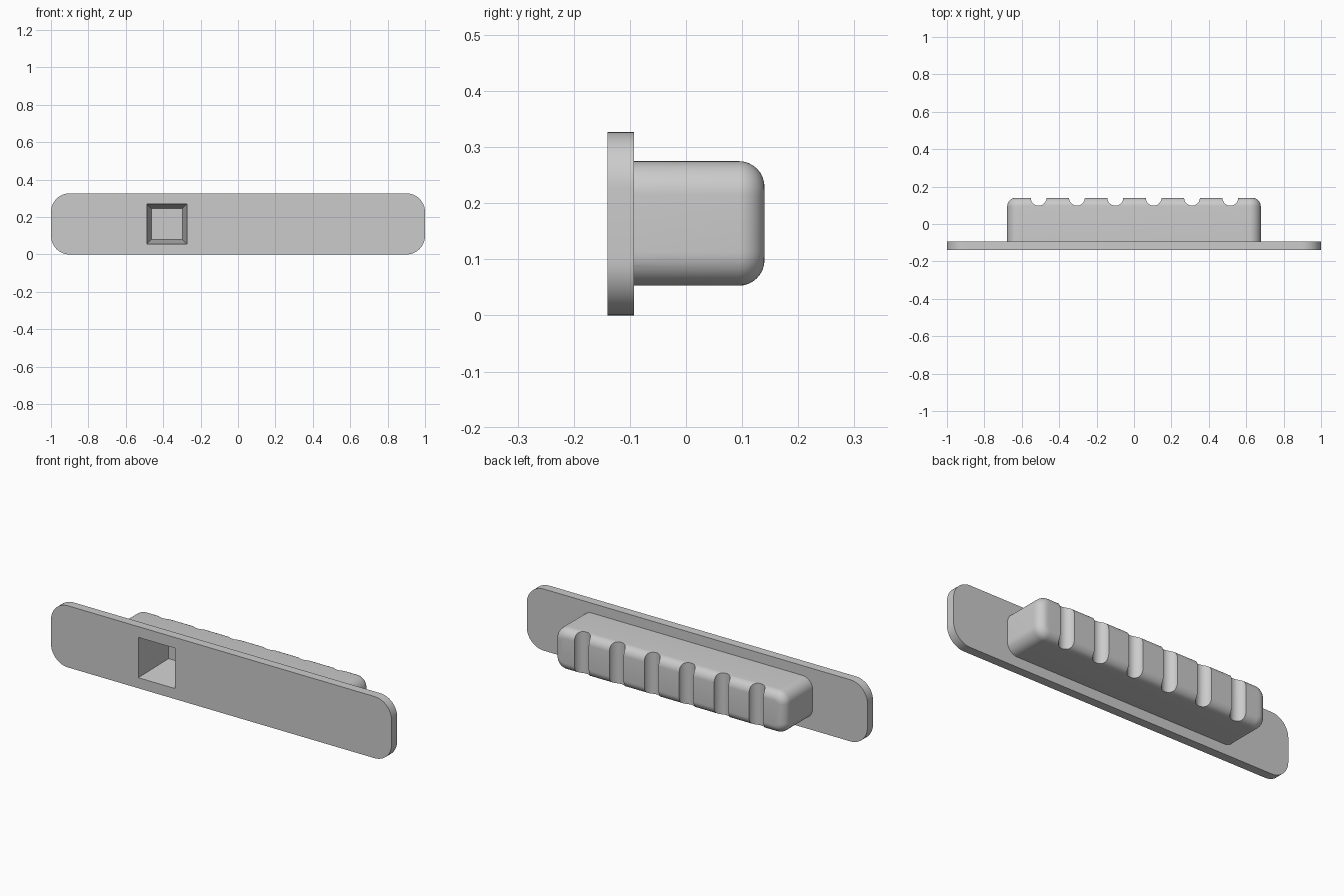
import bpy, bmesh, math
from mathutils import Matrix, Vector

cube = bpy.data.objects.get("Cube")
if cube:
    bpy.data.objects.remove(cube, do_unlink=True)

grey = bpy.data.materials.new("plain grey")
grey.use_nodes = True
COLOUR = (0.6, 0.6, 0.6, 1)
grey.diffuse_color = COLOUR
grey.node_tree.nodes["Principled BSDF"].inputs["Base Color"].default_value = COLOUR


def add_object(name, bm):
    bmesh.ops.recalc_face_normals(bm, faces=bm.faces)
    mesh = bpy.data.meshes.new(name)
    bm.to_mesh(mesh)
    bm.free()
    mesh.materials.append(grey)
    obj = bpy.data.objects.new(name, mesh)
    bpy.context.collection.objects.link(obj)
    return obj


def box(lo, hi):
    lo, hi = Vector(lo), Vector(hi)
    bm = bmesh.new()
    bmesh.ops.create_cube(bm, size=1, matrix=Matrix.Translation((lo + hi) / 2)
                          @ Matrix.Diagonal((*(hi - lo), 1)))
    return bm


def bevel(bm, edges, radius, segments):
    bmesh.ops.bevel(bm, geom=edges, offset=radius, segments=segments,
                    profile=0.5, affect='EDGES', clamp_overlap=True)


def rounded_box(lo, hi, radius):
    """Box whose four front-to-back edges are rounded."""
    bm = box(lo, hi)
    bevel(bm, [e for e in bm.edges
               if abs(e.verts[0].co.y - e.verts[1].co.y) > 0.001], radius, 12)
    return bm


def combine(target, other, operation):
    """Apply a boolean and discard the helper."""
    mod = target.modifiers.new("combine", 'BOOLEAN')
    mod.operation, mod.object, mod.solver = operation, other, 'EXACT'
    bpy.context.view_layer.objects.active = target
    bpy.ops.object.modifier_apply(modifier=mod.name)
    bpy.data.objects.remove(other, do_unlink=True)


# Flat front plate with rounded corners
plate = add_object("grip_plate", rounded_box((-1, -0.14, 0), (1, -0.093, 0.327), 0.1))

# Body behind the plate, with a rounded rear rim
BACK = 0.14
bm = rounded_box((-0.678, -0.11, 0.053), (0.678, BACK, 0.275), 0.06)
bevel(bm, [e for e in bm.edges if all(v.co.y > BACK - 0.001 for v in e.verts)], 0.046, 8)
body = add_object("ribbed_body", bm)

# Six upright round grooves across the rear
for i in range(6):
    bm = bmesh.new()
    bmesh.ops.create_cone(bm, cap_ends=True, segments=40, radius1=0.042, radius2=0.042,
                          depth=0.5, matrix=Matrix.Translation((-0.51 + 0.205 * i, BACK, 0.164)))
    groove = add_object("groove_cutter", bm)
    groove.hide_render = True
    combine(body, groove, 'DIFFERENCE')

combine(plate, body, 'UNION')

# Tapered square pocket sunk into the front
FRONT, DEPTH = -0.14, 0.22
bm = box((-0.487, FRONT, 0.056), (-0.273, FRONT + DEPTH, 0.27))
middle = Vector((-0.38, 0, 0.163))
for v in bm.verts:
    if v.co.y > FRONT + 0.1:
        v.co.x = middle.x + (v.co.x - middle.x) * 0.78
        v.co.z = middle.z + (v.co.z - middle.z) * 0.78
# extend the mouth along the same taper so the cut clears the front face
for v in bm.verts:
    if v.co.y < FRONT + 0.1:
        grow = 1 + 0.22 * 0.02 / DEPTH
        v.co.x = middle.x + (v.co.x - middle.x) * grow
        v.co.z = middle.z + (v.co.z - middle.z) * grow
        v.co.y -= 0.02
pocket = add_object("pocket_cutter", bm)
pocket.hide_render = True
combine(plate, pocket, 'DIFFERENCE')

# Smooth the round areas, keep the crisp edges
bpy.ops.object.select_all(action='DESELECT')
plate.select_set(True)
bpy.context.view_layer.objects.active = plate
bpy.ops.object.shade_smooth_by_angle(angle=math.radians(30))
